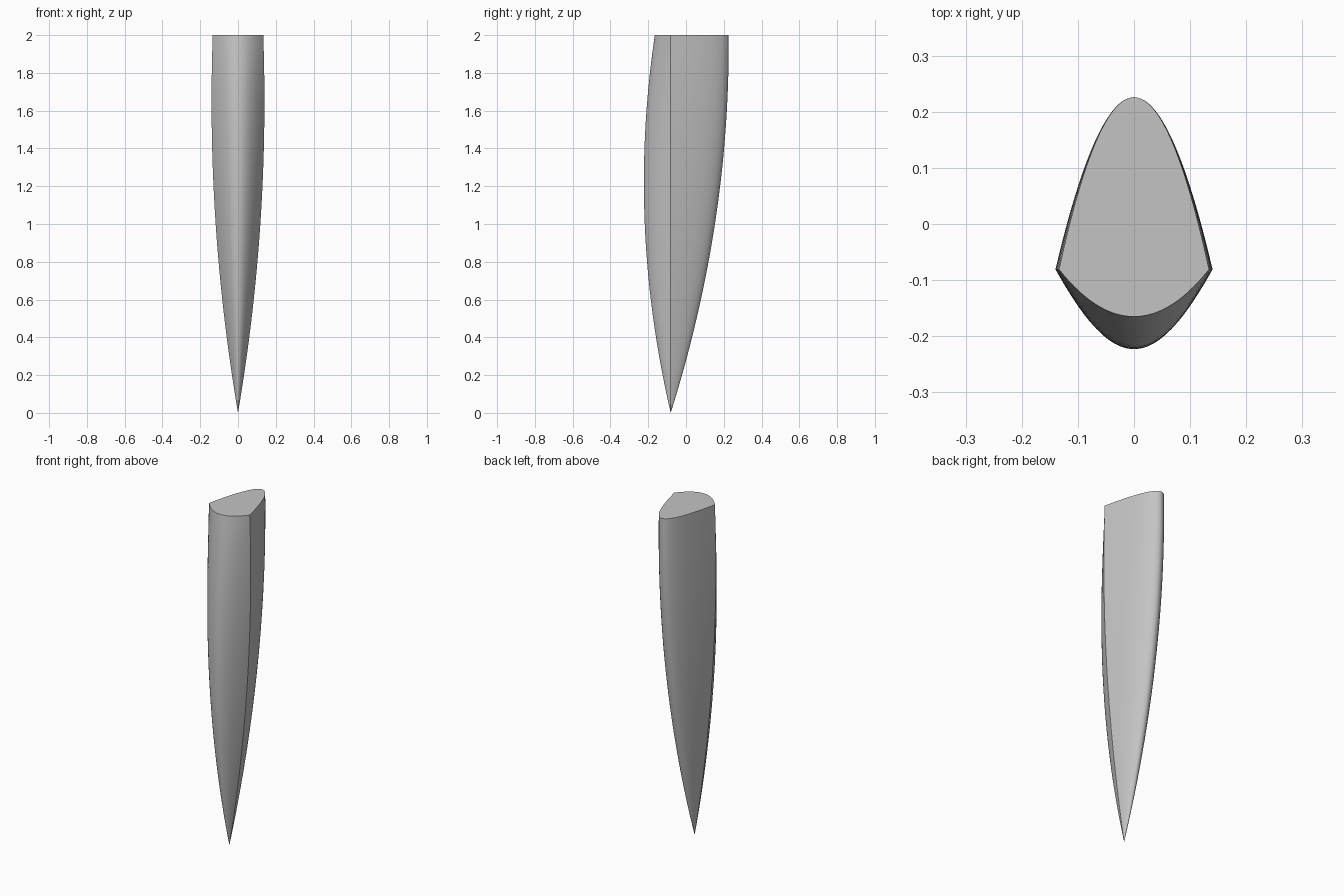
import bpy, bmesh, math

cube = bpy.data.objects.get("Cube")
if cube:
    bpy.data.objects.remove(cube, do_unlink=True)

HEIGHT, EDGE_Y = 2.0, -0.081
RINGS, SEGMENTS = 40, 40


def bulge(z, size, peak):
    """Parabola that is zero at the tip and reaches size at height peak."""
    return size * (1 - ((z - peak) / peak) ** 2)


def section(z):
    """Closed outline of two parabolic arcs meeting at the side ridges."""
    width = bulge(z, 0.14, 1.65)
    front = -bulge(z, 0.142, 1.22)
    back = bulge(z, 0.307, 1.95)
    points = []
    for depth, side in ((front, -1), (back, 1)):
        for i in range(SEGMENTS):
            t = side * (1 - 2 * i / SEGMENTS)
            points.append((width * t, EDGE_Y + depth * (1 - t * t), z))
    return points


# Tapered blade, lofted from the tip to the flat top
bm = bmesh.new()
tip = bm.verts.new((0, EDGE_Y, 0))
rings = [[bm.verts.new(p) for p in section(HEIGHT * k / RINGS)]
         for k in range(1, RINGS + 1)]
count = 2 * SEGMENTS
for i in range(count):
    j = (i + 1) % count
    bm.faces.new((tip, rings[0][j], rings[0][i]))
    for low, high in zip(rings, rings[1:]):
        bm.faces.new((low[i], low[j], high[j], high[i]))
bm.faces.new(rings[-1])
bmesh.ops.recalc_face_normals(bm, faces=bm.faces[:])

mesh = bpy.data.meshes.new("tapered_blade")
bm.to_mesh(mesh)
bm.free()
blade = bpy.data.objects.new("tapered_blade", mesh)
bpy.context.collection.objects.link(blade)

# Plain grey material
grey = bpy.data.materials.new("plain grey")
grey.use_nodes = True
colour = (0.55, 0.55, 0.55, 1)
grey.diffuse_color = colour
grey.node_tree.nodes["Principled BSDF"].inputs["Base Color"].default_value = colour
mesh.materials.append(grey)

# Smooth sides with crisp ridges and rim
bpy.ops.object.select_all(action="DESELECT")
blade.select_set(True)
bpy.context.view_layer.objects.active = blade
bpy.ops.object.shade_smooth_by_angle(angle=math.radians(28))
